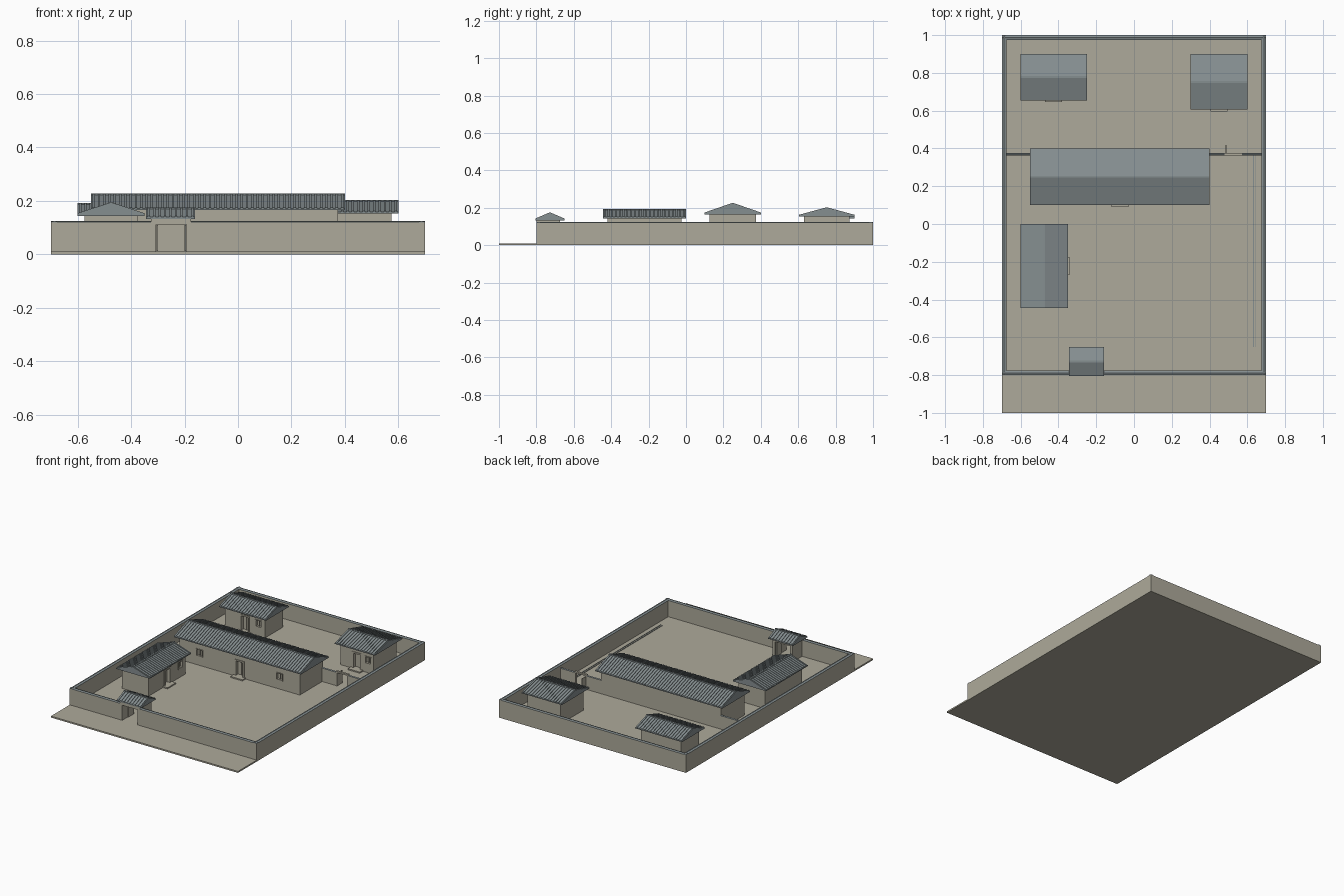
import bpy, bmesh, math
from mathutils import Vector

if "Cube" in bpy.data.objects:
    bpy.data.objects.remove(bpy.data.objects["Cube"])


def material(name, rgb):
    m = bpy.data.materials.new(name)
    m.diffuse_color = (*rgb, 1)
    m.use_nodes = True
    m.node_tree.nodes["Principled BSDF"].inputs["Base Color"].default_value = m.diffuse_color
    return m


PLASTER = material("sandy plaster", (0.42, 0.40, 0.325))
TILE = material("grey roof tile", (0.235, 0.272, 0.28))


def make_object(name, bm, mat):
    bmesh.ops.recalc_face_normals(bm, faces=bm.faces)
    me = bpy.data.meshes.new(name)
    bm.to_mesh(me)
    bm.free()
    me.materials.append(mat)
    ob = bpy.data.objects.new(name, me)
    bpy.context.collection.objects.link(ob)
    return ob


def add_prism(bm, profile, a, b, place):
    """Extrude a (u, z) profile from a to b; place maps (u, length, z) to a point."""
    ends = [[bm.verts.new(place(u, t, z)) for u, z in profile] for t in (a, b)]
    n = len(profile)
    bm.faces.new(ends[0])
    bm.faces.new(ends[1][::-1])
    for i in range(n):
        j = (i + 1) % n
        bm.faces.new((ends[0][i], ends[0][j], ends[1][j], ends[1][i]))


def add_box(bm, x0, x1, y0, y1, z0, z1):
    add_prism(bm, [(x0, z0), (x1, z0), (x1, z1), (x0, z1)], y0, y1,
              lambda u, t, z: Vector((u, t, z)))


def boxes(name, mat, *dims):
    bm = bmesh.new()
    for d in dims:
        add_box(bm, *d)
    return make_object(name, bm, mat)


def along(axis):
    if axis == 'x':
        return lambda u, t, z: Vector((t, u, z))
    return lambda u, t, z: Vector((u, t, z))


def roof(name, x0, x1, y0, y1, eave, apex, axis='x'):
    """Gabled roof with raised tile ribs and a ridge bar."""
    a, b, u0, u1 = (x0, x1, y0, y1) if axis == 'x' else (y0, y1, x0, x1)
    c, place, lip, rib = (u0 + u1) / 2, along(axis), 0.006, 0.004
    bm = bmesh.new()
    top = apex - rib
    add_prism(bm, [(u0, eave), (u1, eave), (u1, eave + lip), (c, top), (u0, eave + lip)],
              a, b, place)
    n = round((b - a) / 0.02)
    step = (b - a) / n
    for i in range(n):
        m = a + (i + 0.5) * step
        for u in (u0, u1):
            add_prism(bm, [(u, eave + lip), (c, top), (c, apex), (u, eave + lip + rib)],
                      m - 0.0045, m + 0.0045, place)
    add_prism(bm, [(c - .005, top - .002), (c + .005, top - .002),
                   (c + .005, apex), (c - .005, apex)], a, b, place)
    return make_object(name, bm, TILE)


def cap(name, runs, z, half):
    """Low gabled tile coping; runs are (axis, centre, start, end)."""
    bm = bmesh.new()
    for axis, c, a, b in runs:
        add_prism(bm, [(c - half, z), (c + half, z), (c + half, z + .002),
                       (c, z + .006), (c - half, z + .002)], a, b, along(axis))
    return make_object(name, bm, TILE)


def house(name, x0, x1, y0, y1, eave, apex, windows, axis='x'):
    """House with recessed door and windows on the front (or +x) side."""
    roof(name + "_roof", x0, x1, y0, y1, eave, apex, axis)
    o = 0.025
    x0, x1, y0, y1 = x0 + o, x1 - o, y0 + o, y1 - o
    body = boxes(name + "_walls", PLASTER, (x0, x1, y0, y1, 0.01, eave + .002))
    mid = (x0 + x1) / 2 if axis == 'x' else (y0 + y1) / 2

    # box on the facade: s0..s1 sideways, d0..d1 outward from the wall
    def face(s0, s1, d0, d1, z0, z1):
        if axis == 'x':
            return (s0, s1, y0 - d1, y0 - d0, z0, z1)
        return (x1 + d0, x1 + d1, s0, s1, z0, z1)

    holes = [face(mid - .025, mid + .025, -.02, .02, .018, .115)]
    trim = [face(mid - .035, mid - .025, -.01, .004, .01, .125),
            face(mid + .025, mid + .035, -.01, .004, .01, .125),
            face(mid - .025, mid + .025, -.01, .004, .115, .125),
            face(mid - .002, mid + .002, -.021, -.016, .018, .115)]
    for w in windows:
        s = mid + w
        holes.append(face(s - .02, s + .02, -.012, .02, .075, .115))
        trim += [face(s - .025, s - .02, -.004, .004, .07, .12),
                 face(s + .02, s + .025, -.004, .004, .07, .12),
                 face(s - .02, s + .02, -.004, .004, .07, .075),
                 face(s - .02, s + .02, -.004, .004, .115, .12),
                 face(s - .002, s + .002, -.013, -.004, .075, .115)]
    cutter = boxes(name + "_cutter", PLASTER, *holes)
    cutter.hide_render = True
    cutter.hide_viewport = True
    mod = body.modifiers.new("openings", 'BOOLEAN')
    mod.operation, mod.solver, mod.object = 'DIFFERENCE', 'EXACT', cutter
    boxes(name + "_frames", PLASTER, *trim)
    boxes(name + "_doorstep", PLASTER, face(mid - .045, mid + .045, 0, .035, .008, .018))


# Ground slab
boxes("ground_slab", PLASTER, (-.7, .7, -1, 1, 0, .01))

# Perimeter wall, open at the gate, with tile coping
G0, G1 = -.325, -.175
boxes("perimeter_wall", PLASTER,
      (-.7, -.677, -.8, 1, .005, .12), (.677, .7, -.8, 1, .005, .12),
      (-.677, .677, .977, 1, .005, .12),
      (-.677, G0, -.8, -.777, .005, .12), (G1, .677, -.8, -.777, .005, .12))
cap("perimeter_coping", [('y', -.6875, -.8, 1), ('y', .6875, -.8, 1),
                         ('x', .9875, -.7, .7), ('x', -.7875, -.7, G0),
                         ('x', -.7875, G1, .7)], .119, .0125)

# Gatehouse with open door leaves
roof("gate_roof", -.345, -.16, -.805, -.65, .133, .176)
boxes("gatehouse", PLASTER,
      (G0, G0 + .018, -.8, -.675, .005, .135), (G1 - .018, G1, -.8, -.675, .005, .135),
      (G0 + .018, G1 - .018, -.8, -.675, .112, .135))
boxes("gate_doors", PLASTER, (-.305, -.3, -.74, -.685, .012, .11),
      (-.2, -.195, -.74, -.685, .012, .11))

# Houses
house("main_hall", -.55, .40, .10, .40, .165, .227, (-.3, .3))
house("back_left_house", -.60, -.25, .655, .90, .143, .193, (.105,))
house("back_right_house", .30, .60, .605, .90, .153, .203, (.085,))
house("side_wing", -.60, -.35, -.445, 0, .144, .195, (.14,), 'y')

# Dividing wall with a small inner doorway
boxes("dividing_wall", PLASTER, (-.68, -.525, .365, .375, .005, .1),
      (.375, .48, .365, .375, .005, .1), (.57, .68, .365, .375, .005, .1))
cap("dividing_coping", [('x', .37, -.68, -.52), ('x', .37, .37, .48),
                        ('x', .37, .57, .68)], .1, .007)
boxes("inner_doorway", PLASTER, (.478, .488, .363, .377, .005, .11),
      (.562, .572, .363, .377, .005, .11), (.488, .562, .363, .377, .1, .11))
boxes("inner_door_leaf", PLASTER, (.485, .489, .375, .418, .012, .098))

# Shallow drain strip by the right wall
boxes("drain_strip", TILE, (.631, .634, -.65, .365, .005, .013),
      (.644, .647, -.65, .365, .005, .013))
